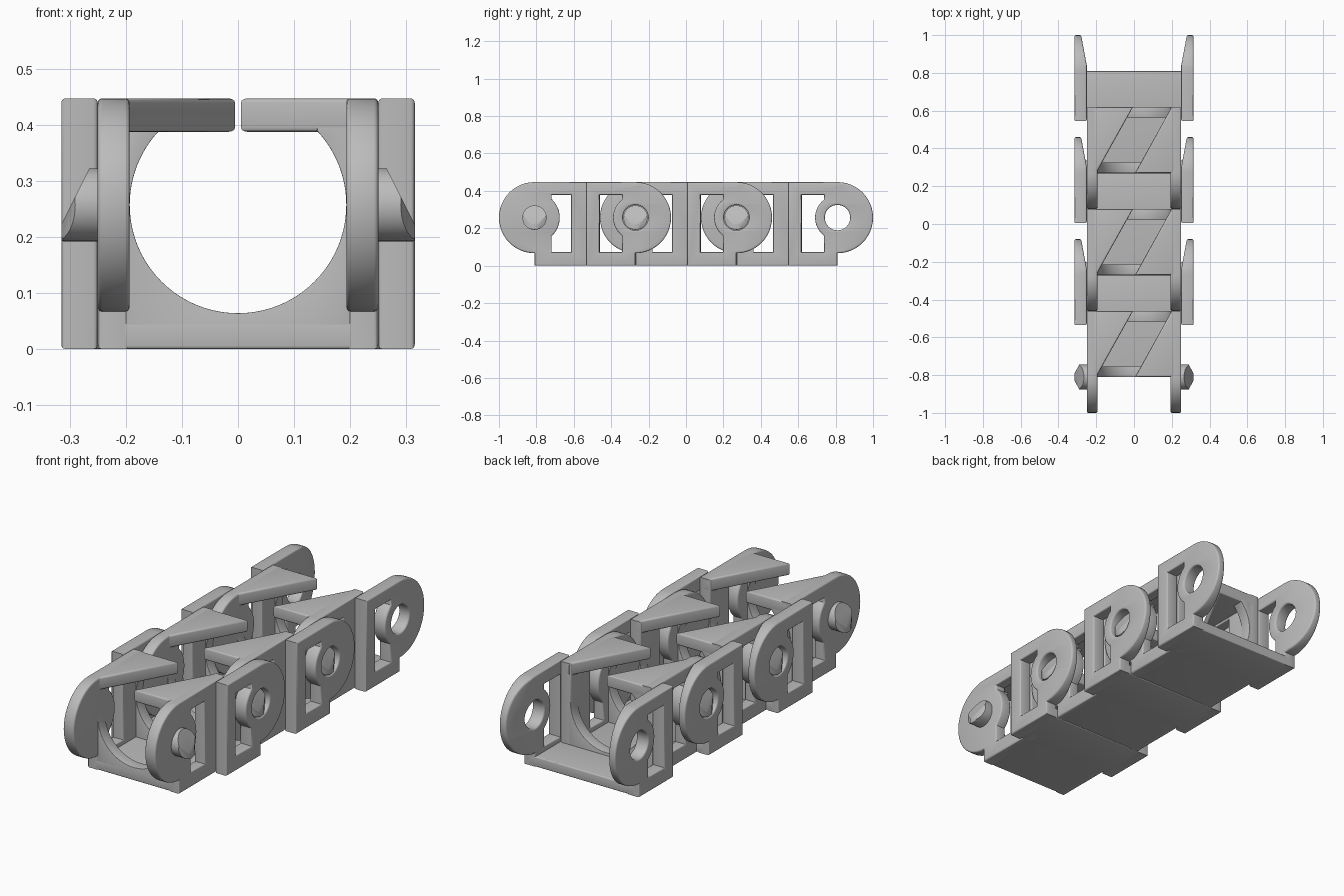
import bpy, bmesh
from math import cos, sin, radians, acos, degrees
from mathutils import Matrix, Vector

if "Cube" in bpy.data.objects:
    bpy.data.objects.remove(bpy.data.objects["Cube"])

PITCH = 0.54      # pin to hole distance
LINKS = 3
R = 0.19          # lug radius
ZC = 0.257        # pivot height
TOP = 0.447
P = -1.5 * PITCH  # pin of the first link
H = P + PITCH     # hole of the first link
BORE = 0.193      # cable opening radius
BODY = 0.35       # length of the inner body

grey = bpy.data.materials.new("plain_grey")
grey.use_nodes = True
grey.diffuse_color = (0.5, 0.5, 0.5, 1)
grey.node_tree.nodes["Principled BSDF"].inputs["Base Color"].default_value = (0.5, 0.5, 0.5, 1)

# Profile planes: side profiles are (y, z), cross profiles (x, z), flat ones (x, y)
SIDE = Matrix(((0, 0, 1, 0), (1, 0, 0, 0), (0, 1, 0, 0), (0, 0, 0, 1)))
CROSS = Matrix(((1, 0, 0, 0), (0, 0, -1, 0), (0, 1, 0, 0), (0, 0, 0, 1)))
FLAT = Matrix.Identity(4)


def arc(cx, cy, r, a0, a1, n=24):
    angles = [radians(a0 + (a1 - a0) * i / n) for i in range(n + 1)]
    return [(cx + r * cos(a), cy + r * sin(a)) for a in angles]


def circle(cx, cy, r, n=40):
    return arc(cx, cy, r, 0, 360, n)[:-1]


def plate(loops, thickness, plane, move, bevel=0.008):
    """Rounded plate from an outline and its holes, centred on the profile plane."""
    cu = bpy.data.curves.new("profile", 'CURVE')
    cu.dimensions, cu.fill_mode = '2D', 'BOTH'
    cu.extrude = thickness / 2 - bevel
    cu.bevel_depth, cu.bevel_resolution, cu.offset = bevel, 2, -bevel
    for loop in loops:
        sp = cu.splines.new('POLY')
        sp.points.add(len(loop) - 1)
        for pt, co in zip(sp.points, loop):
            pt.co = (*co, 0, 1)
        sp.use_cyclic_u = True
    tmp = bpy.data.objects.new("profile", cu)
    bpy.context.collection.objects.link(tmp)
    bpy.context.view_layer.update()
    me = bpy.data.meshes.new_from_object(tmp.evaluated_get(bpy.context.evaluated_depsgraph_get()))
    bpy.data.objects.remove(tmp)
    bpy.data.curves.remove(cu)
    bm = bmesh.new()
    bm.from_mesh(me)
    bpy.data.meshes.remove(me)
    bmesh.ops.remove_doubles(bm, verts=bm.verts, dist=0.0001)
    bmesh.ops.transform(bm, matrix=Matrix.Translation(move) @ plane, verts=bm.verts)
    bmesh.ops.recalc_face_normals(bm, faces=bm.faces)
    return bm


def finish(name, bm, mirror=False):
    """Make the object, mirror it across the chain and repeat it for every link."""
    me = bpy.data.meshes.new(name)
    bm.to_mesh(me)
    bm.free()
    me.materials.clear()
    me.materials.append(grey)
    ob = bpy.data.objects.new(name, me)
    bpy.context.collection.objects.link(ob)
    bpy.ops.object.select_all(action='DESELECT')
    ob.select_set(True)
    bpy.context.view_layer.objects.active = ob
    bpy.ops.object.shade_smooth_by_angle(angle=radians(35))
    if mirror:
        ob.modifiers.new("other_side", 'MIRROR').use_mirror_merge = False
    arr = ob.modifiers.new("links", 'ARRAY')
    arr.count = LINKS
    arr.use_relative_offset, arr.use_constant_offset = False, True
    arr.constant_offset_displace = (0, PITCH, 0)


def window(pivot, near, far, r, d):
    """Slot beside a pivot, with a round boss bulging into it; d is its direction."""
    a = degrees(acos(near / r))
    pts = [(far, 0.073), (far, 0.378), (near, 0.378)] + arc(0, ZC, r, a, -a, 12) + [(near, 0.073)]
    return [(pivot + d * y, z) for y, z in pts]


# Inner side plates with the front lug
lug = [(P, 0), (P + BODY, 0), (P + BODY, TOP), (P, TOP)] + arc(P, ZC, R, 90, 270)[1:]
finish("inner_side_plate", plate([lug, window(P, 0.092, 0.195, 0.135, 1)], 0.057, SIDE,
                                 (0.2215, 0, 0)), True)

# Outer side plates with the rear lug, thinned towards its end
lug = [(P + 0.275, 0), (H, 0)] + arc(H, ZC, R, -90, 90) + [(P + 0.275, TOP)]
bm = plate([lug, window(H, 0.072, 0.192, 0.12, -1), circle(H, ZC, 0.068)], 0.065, SIDE,
           (0.2825, 0, 0))
start = H + 0.03
bmesh.ops.bisect_plane(bm, geom=bm.verts[:] + bm.edges[:] + bm.faces[:],
                       plane_co=(0, start, 0), plane_no=(0, 1, 0))
for v in bm.verts:
    if v.co.y > start and v.co.x < 0.28:
        v.co.x += 0.03 * (v.co.y - start) / (H + R - start)
finish("outer_side_plate", bm, True)

# Snap-in pivot pins with sloping lead-in faces
bm = plate([circle(P, ZC, 0.065)], 0.085, SIDE, (0.2725, 0, 0), 0.004)
cuts = [((0.315, P, 0.222), (0.09, 0, 0.045))]
cuts += [((0.315, P + s * 0.02, ZC), (0.045, s * 0.025, 0)) for s in (1, -1)]
for co, no in cuts:
    res = bmesh.ops.bisect_plane(bm, geom=bm.verts[:] + bm.edges[:] + bm.faces[:],
                                 plane_co=co, plane_no=Vector(no), clear_outer=True)
    rim = [g for g in res["geom_cut"] if isinstance(g, bmesh.types.BMEdge)]
    bmesh.ops.contextual_create(bm, geom=rim)
bmesh.ops.recalc_face_normals(bm, faces=bm.faces)
finish("pivot_pin", bm, True)

# Floor, wider at the rear
half = [(0.235, P), (0.235, P + 0.285), (0.28, P + 0.285), (0.28, H)]
outline = half + [(-x, y) for x, y in reversed(half)]
finish("floor_plate", plate([outline], 0.05, FLAT, (0, 0, 0.025), 0.006))

# Cradles that round off the lower corners of the opening
cradle = [(-0.2, 0.01), (0.2, 0.01), (0.2, ZC)] + arc(0, ZC, BORE, 0, -180, 40) + [(-0.2, ZC)]
for name, y in (("front_cradle", P + 0.028), ("rear_cradle", P + BODY - 0.028)):
    finish(name, plate([cradle], 0.056, CROSS, (0, y, 0), 0.002))

# Slanted top arms with corner braces; the right one is the left one turned half round
arm = [(0.005, P), (0.22, P), (0.22, P + BODY), (0.2, P + BODY)]
brace = [(0.2, ZC), (0.2, 0.4), (0.141, 0.4)] + arc(0, ZC, BORE, 43, 0, 12)
middle = Matrix.Translation((0, P + BODY / 2, 0))
turn = middle @ Matrix.Rotation(radians(180), 4, 'Z') @ middle.inverted()
for side, m in (("left", FLAT), ("right", turn)):
    bm = plate([arm], 0.06, FLAT, (0, 0, TOP - 0.03))
    bmesh.ops.transform(bm, matrix=m, verts=bm.verts)
    finish(side + "_top_arm", bm)
    bm = plate([brace], 0.056, CROSS, (0, P + 0.028, 0), 0.001)
    bmesh.ops.transform(bm, matrix=m, verts=bm.verts)
    finish(side + "_arm_brace", bm)
